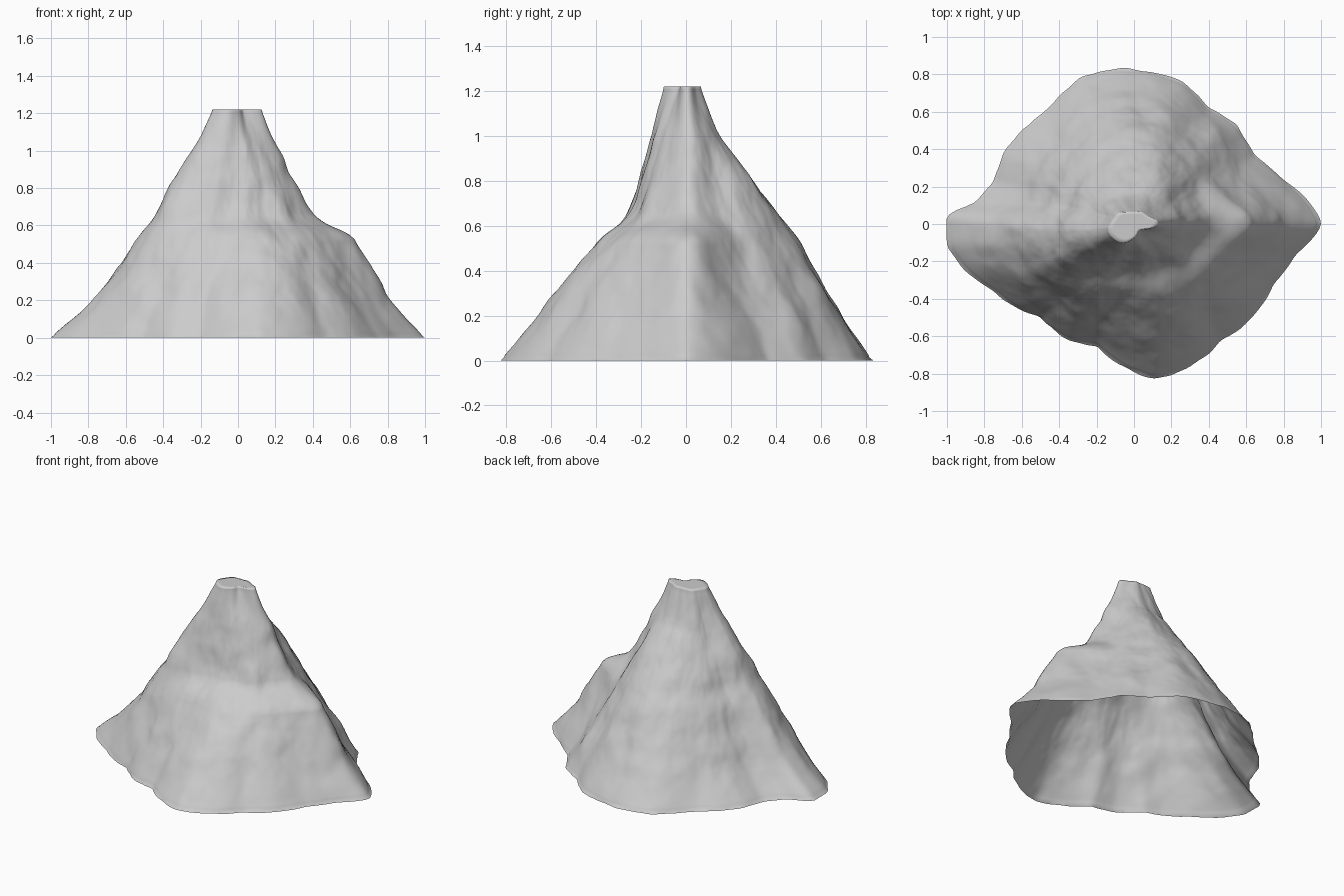
import bpy, bmesh, math
from mathutils import Vector, noise

if "Cube" in bpy.data.objects:
    bpy.data.objects.remove(bpy.data.objects["Cube"])

# Foot outline seen from above (x, y), counter-clockwise
FOOT = [(1, .02), (.95, .1), (.8, .24), (.65, .36), (.59, .46), (.55, .53), (.4, .62), (.26, .76),
        (.1, .81), (-.1, .83), (-.27, .79), (-.4, .68), (-.5, .58), (-.6, .5), (-.7, .37),
        (-.75, .22), (-.85, .11), (-1, .05), (-1, -.12), (-.9, -.25), (-.75, -.36), (-.64, -.44),
        (-.5, -.5), (-.35, -.62), (-.2, -.65), (-.08, -.75), (.11, -.83), (.27, -.78),
        (.47, -.62), (.63, -.5), (.75, -.32), (.85, -.18), (1, -.02)]
TOP = 1.22
LEVELS = [0, .2, .4, .55, .63, .8, 1.0, TOP]
# Slope radii above the foot at each level, one row per 30 degrees
SLOPES = [(.82, .70, .61, .42, .32, .21, .12),
          (.63, .50, .42, .37, .27, .18, .08),
          (.64, .53, .45, .40, .31, .17, .07),
          (.69, .57, .49, .43, .30, .15, .06),
          (.65, .53, .45, .39, .29, .17, .07),
          (.62, .51, .43, .37, .29, .19, .10),
          (.76, .61, .51, .44, .36, .23, .12),
          (.69, .58, .50, .45, .36, .25, .13),
          (.60, .49, .40, .31, .24, .18, .11),
          (.63, .47, .37, .26, .19, .14, .07),
          (.66, .53, .40, .27, .20, .14, .04),
          (.68, .56, .46, .34, .24, .16, .05)]
TAU = 2 * math.pi
POLAR = sorted((math.atan2(y, x) % TAU, math.hypot(x, y)) for x, y in FOOT)
POLAR = [(POLAR[-1][0] - TAU, POLAR[-1][1])] + POLAR + [(POLAR[0][0] + TAU, POLAR[0][1])]


def lerp_table(table, t):
    for (a, ra), (b, rb) in zip(table, table[1:]):
        if t <= b:
            return ra + (rb - ra) * (t - a) / (b - a)
    return table[-1][1]


def foot(a, z):
    # Corners of the outline soften with height
    w = .012 + .07 * z
    return sum(lerp_table(POLAR, (a + k * w) % TAU) for k in (-2, -1, 0, 1, 2)) / 5


def slope_ratio(i, z):
    a = i * TAU / 12
    rows = list(zip(LEVELS, (foot(a, 0),) + SLOPES[i]))
    r = sum(lerp_table(rows, min(TOP, max(0, z + k))) for k in (-.025, 0, .025)) / 3
    return r / foot(a, z)


def radius(a, z, ratios):
    u = a / TAU * 12
    i, t = int(u) % 12, u - int(u)
    p, q, r, s = (ratios[(i + k) % 12] for k in (-1, 0, 1, 2))
    # Smooth curve through the neighbouring rows
    f = q + .5 * t * (r - p + t * (2 * p - 5 * q + 4 * r - s + t * (3 * (q - r) + s - p)))
    rad = foot(a, z) * f
    # Downhill gullies, rock ledges and fine relief
    x, y = rad * math.cos(a), rad * math.sin(a)
    fade = min(1, .3 + z * 3, .25 + (TOP - z) * 3)
    gully = noise.fractal(Vector((x * 5, y * 5, z * 1.5)), 1, 2, 4)
    ledge = noise.noise(Vector((x * 6, y * 6, z * 7 + 4)))
    return rad + fade * (.014 * gully + .012 * ledge)


# Mountain shell, open underneath
N, M = 240, 100
bm = bmesh.new()
rings = []
for j in range(M + 1):
    z = TOP * j / M
    ratios = [slope_ratio(i, z) for i in range(12)]
    ring = []
    for k in range(N):
        a = TAU * k / N
        # Each sector samples its profile a little higher or lower, breaking up level steps
        r = radius(a, z, ratios) if j else foot(a, 0) + .008 * noise.noise((9 * math.cos(a), 9 * math.sin(a), 2))
        ring.append(bm.verts.new((r * math.cos(a), r * math.sin(a), z)))
    rings.append(ring)

# Level summit, blended into the slopes
for s in (.8, .4):
    rings.append([bm.verts.new((v.co.x * s, v.co.y * s, TOP)) for v in rings[M]])
for lo, hi in zip(rings, rings[1:]):
    for k in range(N):
        n = (k + 1) % N
        bm.faces.new((lo[k], lo[n], hi[n], hi[k]))
summit = bm.verts.new((0, 0, TOP))
for k in range(N):
    bm.faces.new((rings[-1][k], rings[-1][(k + 1) % N], summit))
for face in bm.faces:
    face.smooth = True

mesh = bpy.data.meshes.new("mountain")
bm.to_mesh(mesh)
bm.free()
mountain = bpy.data.objects.new("mountain", mesh)
bpy.context.collection.objects.link(mountain)
